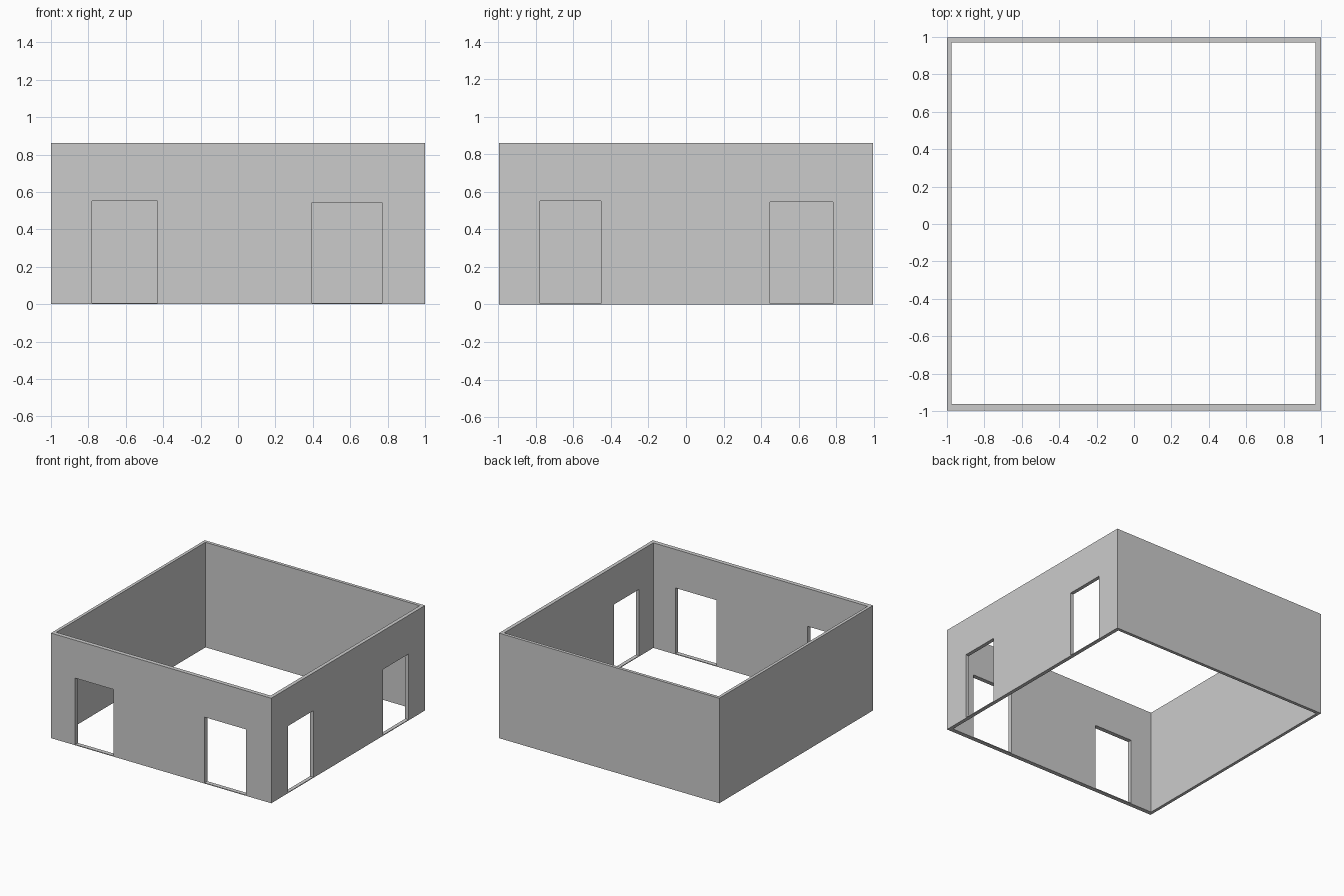
import bpy

if "Cube" in bpy.data.objects:
    bpy.data.objects.remove(bpy.data.objects["Cube"])

X, Y, H = 1.0, 0.997, 0.862        # outer half sizes and wall height
SILL = 0.006                       # thin threshold left under each doorway


def box(name, x0, x1, y0, y1, z0, z1):
    bpy.ops.mesh.primitive_cube_add(
        size=1, location=((x0 + x1) / 2, (y0 + y1) / 2, (z0 + z1) / 2))
    ob = bpy.context.object
    ob.name = name
    ob.scale = (x1 - x0, y1 - y0, z1 - z0)
    bpy.ops.object.transform_apply(location=True, rotation=False, scale=True)
    return ob


def cut(target, cutter):
    mod = target.modifiers.new("cut", 'BOOLEAN')
    mod.operation = 'DIFFERENCE'
    mod.solver = 'EXACT'
    mod.object = cutter
    cutter.hide_render = True
    bpy.context.view_layer.objects.active = target
    bpy.ops.object.modifier_apply(modifier=mod.name)
    bpy.data.objects.remove(cutter)


# Four walls: a block hollowed right through
walls = box("room_walls", -X, X, -Y, Y, 0, H)
cut(walls, box("room_cutter", -0.975, 0.97, -0.962, 0.971, -0.2, H + 0.2))

# Front doorways (x start, x end, top)
for a, b, top in ((-0.78, -0.43, 0.551), (0.395, 0.77, 0.545)):
    cut(walls, box("front_doorway_cutter", a, b, -1.1, -0.9, SILL, top))

# Right side doorways (y start, y end, top)
for a, b, top in ((-0.777, -0.452, 0.551), (0.449, 0.783, 0.545)):
    cut(walls, box("side_doorway_cutter", 0.9, 1.1, a, b, SILL, top))
